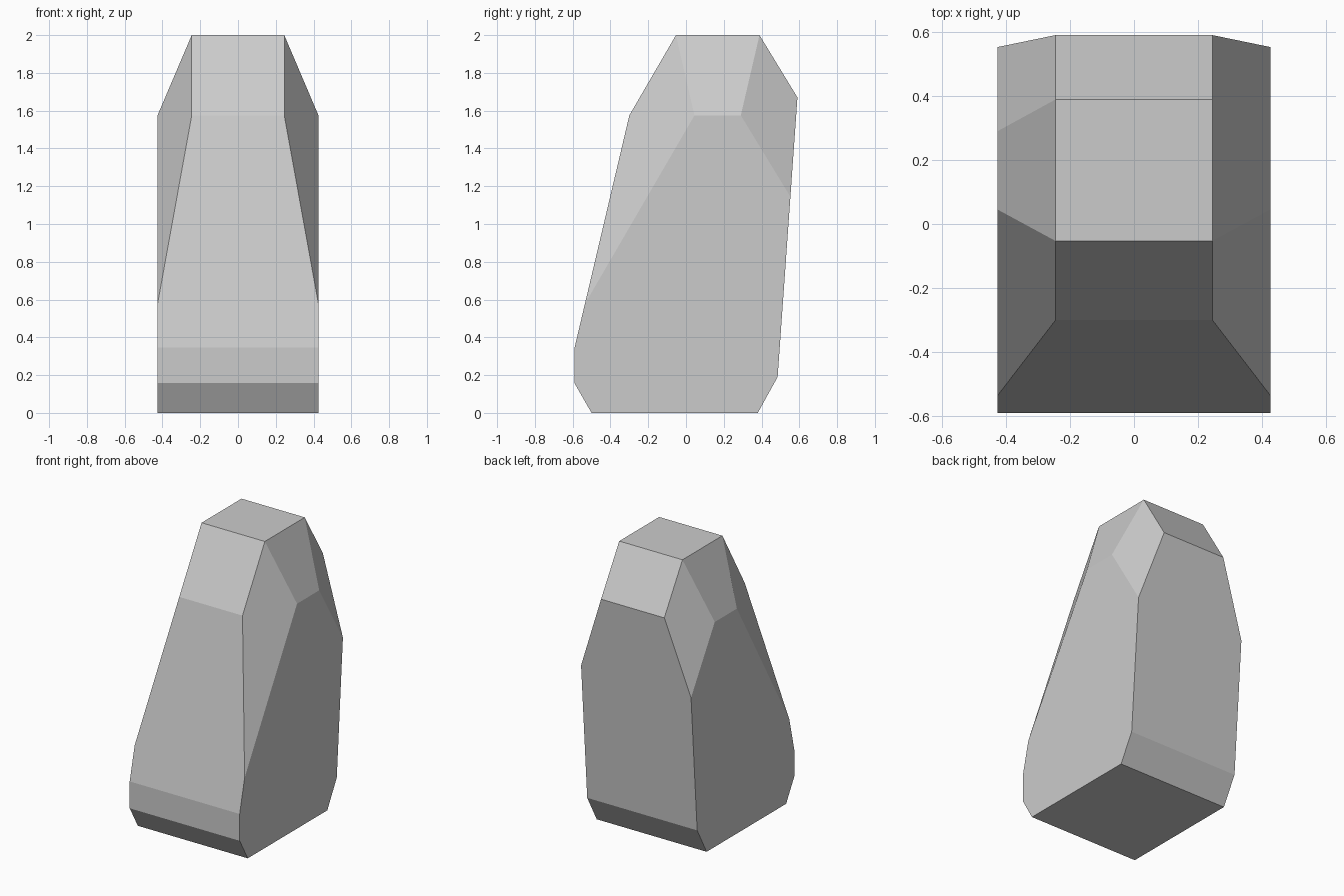
import bpy, bmesh
from mathutils import Vector

if "Cube" in bpy.data.objects:
    bpy.data.objects.remove(bpy.data.objects["Cube"])

HALF = 0.426   # half width of the body
TOP = 0.245    # half width of the flat top

# Side profile (y, z)
profile = [(-0.50, 0), (0.38, 0), (0.485, 0.19), (0.59, 1.67), (0.389, 2),
           (-0.053, 2), (-0.30, 1.575), (-0.59, 0.345), (-0.59, 0.157)]

# Extrude the profile across the width
bm = bmesh.new()
face = bm.faces.new([bm.verts.new((-HALF, y, z)) for y, z in profile])
ext = bmesh.ops.extrude_face_region(bm, geom=[face])
bmesh.ops.translate(bm, vec=(2 * HALF, 0, 0),
                    verts=[v for v in ext["geom"] if isinstance(v, bmesh.types.BMVert)])
bmesh.ops.recalc_face_normals(bm, faces=bm.faces)

# Three sloping shoulder cuts per side, each plane through three points
cuts = [
    [(TOP, -0.053, 2), (TOP, -0.30, 1.575), (HALF, 0.045, 1.575)],
    [(TOP, -0.053, 2), (HALF, 0.045, 1.575), (HALF, 0.29, 1.575)],
    [(TOP, 0.389, 2), (TOP, 0.59, 1.67), (HALF, 0.29, 1.575)],
]
centre = Vector((0, 0, 1))
for side in (1, -1):
    for cut in cuts:
        a, b, c = [Vector((side * x, y, z)) for x, y, z in cut]
        n = (b - a).cross(c - a).normalized()
        if n.dot(centre - a) > 0:
            n = -n
        bmesh.ops.bisect_plane(bm, geom=bm.verts[:] + bm.edges[:] + bm.faces[:],
                               dist=1e-4, plane_co=a, plane_no=n, clear_outer=True)
        rim = [e for e in bm.edges if e.is_boundary]
        if rim:
            bmesh.ops.holes_fill(bm, edges=rim, sides=0)

bmesh.ops.remove_doubles(bm, verts=bm.verts, dist=1e-3)
bmesh.ops.recalc_face_normals(bm, faces=bm.faces)
mesh = bpy.data.meshes.new("faceted_block")
bm.to_mesh(mesh)
bm.free()
obj = bpy.data.objects.new("faceted_block", mesh)
bpy.context.collection.objects.link(obj)
